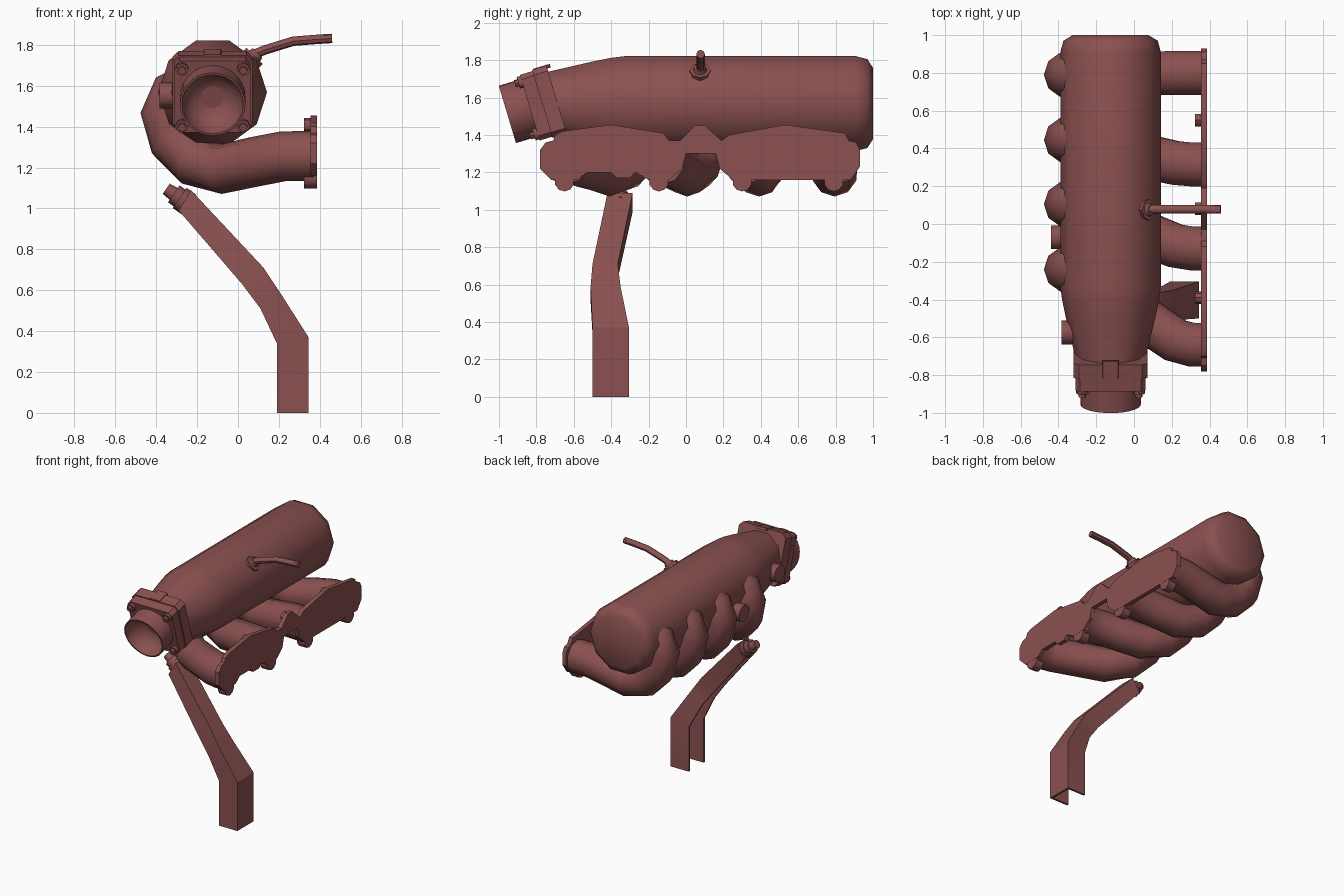
import bpy, bmesh, math
from mathutils import Vector as V

if "Cube" in bpy.data.objects:
    bpy.data.objects.remove(bpy.data.objects["Cube"], do_unlink=True)

paint = bpy.data.materials.new("dusty red")
paint.use_nodes = True
paint.diffuse_color = (0.257, 0.082, 0.081, 1)
paint.node_tree.nodes["Principled BSDF"].inputs["Base Color"].default_value = paint.diffuse_color

X, Y, Z = V((1, 0, 0)), V((0, 1, 0)), V((0, 0, 1))


def loft(name, rings, angle=45):
    """Skin a row of equal rings and cap both ends."""
    bm = bmesh.new()
    rows = [[bm.verts.new(p) for p in ring] for ring in rings]
    n = len(rows[0])
    for a, b in zip(rows, rows[1:]):
        for i in range(n):
            j = (i + 1) % n
            bm.faces.new((a[i], a[j], b[j], b[i]))
    bm.faces.new(rows[0][::-1])
    bm.faces.new(rows[-1])
    bmesh.ops.recalc_face_normals(bm, faces=bm.faces[:])
    mesh = bpy.data.meshes.new(name)
    bm.to_mesh(mesh)
    bm.free()
    mesh.materials.append(paint)
    obj = bpy.data.objects.new(name, mesh)
    bpy.context.collection.objects.link(obj)
    bpy.ops.object.select_all(action="DESELECT")
    obj.select_set(True)
    bpy.context.view_layer.objects.active = obj
    bpy.ops.object.shade_smooth_by_angle(angle=math.radians(angle))
    return obj


def circle(c, r, u, v, sides):
    steps = [math.tau * i / sides for i in range(sides)]
    return [c + u * r * math.cos(t) + v * r * math.sin(t) for t in steps]


def turned(name, start, axis, stations, sides=16):
    """Turned part: stations are (distance along axis, radius)."""
    start, axis = V(start), V(axis).normalized()
    side = axis.cross(Y if abs(axis.y) < 0.7 else X).normalized()
    up = axis.cross(side)
    return loft(name, [circle(start + axis * d, r, side, up, sides) for d, r in stations])


def tube(name, path, r, sides=10):
    path = [V(p) for p in path]
    rings = []
    for i, p in enumerate(path):
        t = (path[min(i + 1, len(path) - 1)] - path[max(i - 1, 0)]).normalized()
        u = t.cross(Y).normalized()
        rings.append(circle(p, r, u, t.cross(u), sides))
    return loft(name, rings)


# Plenum chamber: ten-sided body tapering to the inlet
CX = -0.124
plenum = [(1, 0.2), (0.97, 0.25), (0.91, 0.266), (-0.33, 0.266), (-0.4, 0.257),
          (-0.5, 0.236), (-0.74, 0.178)]
loft("plenum", [circle(V((CX, y, 1.568)), r, X, Z, 10) for y, r in plenum])

# Four curved runners, straight where they meet the flange
bend = [(0.37, 1.257, 0), (0.31, 1.257, 0), (0.22, 1.255, 0.06), (0.08, 1.228, 0.3),
        (-0.08, 1.193, 0.58), (-0.215, 1.228, 0.8), (-0.315, 1.33, 0.95),
        (-0.355, 1.47, 1), (-0.32, 1.55, 1), (-0.21, 1.6, 1)]
for i, (y0, y1) in enumerate([(0.8, 0.79), (0.315, 0.445), (-0.13, 0.105), (-0.64, -0.24)]):
    tube(f"runner_{i + 1}", [(x, y0 + (y1 - y0) * f, z) for x, z, f in bend], 0.122)

# Mounting flange: (y, z) outline
outline = [(-0.78, 1.32), (-0.75, 1.36), (-0.71, 1.37), (-0.7, 1.4), (-0.66, 1.42),
           (-0.4, 1.455), (-0.12, 1.41), (-0.09, 1.37), (-0.03, 1.37), (0.05, 1.45),
           (0.1, 1.45), (0.19, 1.37), (0.23, 1.4), (0.53, 1.455), (0.85, 1.41),
           (0.87, 1.37), (0.91, 1.36), (0.93, 1.32), (0.93, 1.23), (0.88, 1.16),
           (0.25, 1.16), (0.18, 1.22), (0.16, 1.3), (0, 1.3), (-0.02, 1.22),
           (-0.09, 1.16), (-0.2, 1.16), (-0.27, 1.2), (-0.3, 1.17), (-0.37, 1.17),
           (-0.4, 1.2), (-0.53, 1.2), (-0.58, 1.16), (-0.72, 1.16), (-0.78, 1.22)]
loft("mounting_flange", [[V((x, y, z)) for y, z in outline] for x in (0.355, 0.387)], 30)

# Flange bosses and bolts
for i, y in enumerate((-0.65, -0.145, 0.3, 0.79)):
    turned(f"lower_boss_{i + 1}", (0.322, y, 1.15), X, [(0, 0.052), (0.064, 0.052)], 10)
for i, y in enumerate((-0.39, 0.08, 0.55)):
    turned(f"upper_bolt_{i + 1}", (0.322, y, 1.41), X, [(0, 0.033), (0.045, 0.033)], 8)

# Throttle inlet: tilted frame measured back from the mouth
tilt = math.radians(16.7)
back = V((0, math.cos(tilt), math.sin(tilt)))
up = V((0, -math.sin(tilt), math.cos(tilt)))
mouth = V((CX, -0.955, 1.51))


def plate(name, d0, d1, w, h, cut, lift=0):
    """Chamfered plate square to the inlet axis."""
    corner = [(w, h - cut), (w - cut, h), (cut - w, h), (-w, h - cut),
              (-w, cut - h), (cut - w, -h), (w - cut, -h), (w, cut - h)]
    loft(name, [[mouth + back * d + X * a + up * (b + lift) for a, b in corner]
                for d in (d0, d1)], 30)


turned("inlet_ring", mouth, back,
       [(0.2, 0.16), (0, 0.16), (0, 0.15), (0.06, 0.138), (0.11, 0.1), (0.13, 0.04)], 28)
plate("inlet_front_plate", 0.125, 0.198, 0.186, 0.183, 0.025)
plate("inlet_rear_plate", 0.195, 0.275, 0.196, 0.19, 0.03)
plate("inlet_top_tab", 0.2, 0.295, 0.045, 0.01, 0.006, 0.184)
for sx in (-1, 1):
    for sz in (-1, 1):
        spot = mouth + X * 0.15 * sx + up * 0.145 * sz
        name = f"inlet_bolt_{'right' if sx < 0 else 'left'}_{'lower' if sz < 0 else 'upper'}"
        turned(name, spot + back * 0.085, back,
               [(0, 0.02), (0.02, 0.02), (0.02, 0.032), (0.06, 0.032)], 8)

# Side ports on the plenum
turned("front_side_port", (-0.385, -0.575, 1.553), X, [(0, 0.063), (0.22, 0.063)], 12)
turned("middle_side_port", (-0.44, -0.07, 1.46), X, [(0, 0.062), (0.22, 0.062)], 12)

# Vacuum hose with its collar
turned("hose_collar", (0.05, 0.075, 1.715), (0.7, 0, 0.7),
       [(0, 0.056), (0.045, 0.056), (0.045, 0.038), (0.065, 0.032)], 8)
tube("vacuum_hose", [(0.07, 0.078, 1.75), (0.13, 0.078, 1.775), (0.27, 0.078, 1.818),
                     (0.37, 0.078, 1.826), (0.46, 0.078, 1.832)], 0.023, 8)

# Support bracket: bent channel, open towards the right
T = 0.016
stations = [((0.19, 0), (0.345, 0), -0.5, -0.305), ((0.19, 0.34), (0.345, 0.37), -0.5, -0.305),
            ((0.11, 0.51), (0.205, 0.59), -0.51, -0.35), ((0.02, 0.63), (0.125, 0.71), -0.5, -0.365),
            ((-0.29, 0.99), (-0.23, 1.09), -0.42, -0.285)]
rings = []
for (lx, lz), (rx, rz), yf, yb in stations:
    lip, web = V((lx, 0, lz)), V((rx, 0, rz))
    inner = web + (lip - web).normalized() * T
    rings.append([lip + Y * yf, web + Y * yf, web + Y * yb, lip + Y * yb,
                  lip + Y * (yb - T), inner + Y * (yb - T), inner + Y * (yf + T), lip + Y * (yf + T)])
loft("support_bracket", rings, 25)

# Bolt at the bracket's top
turned("bracket_bolt", (-0.24, -0.35, 1.02), (-0.8, 0, 0.55),
       [(0, 0.06), (0.055, 0.06), (0.055, 0.05), (0.09, 0.05), (0.09, 0.035), (0.135, 0.03)], 10)
